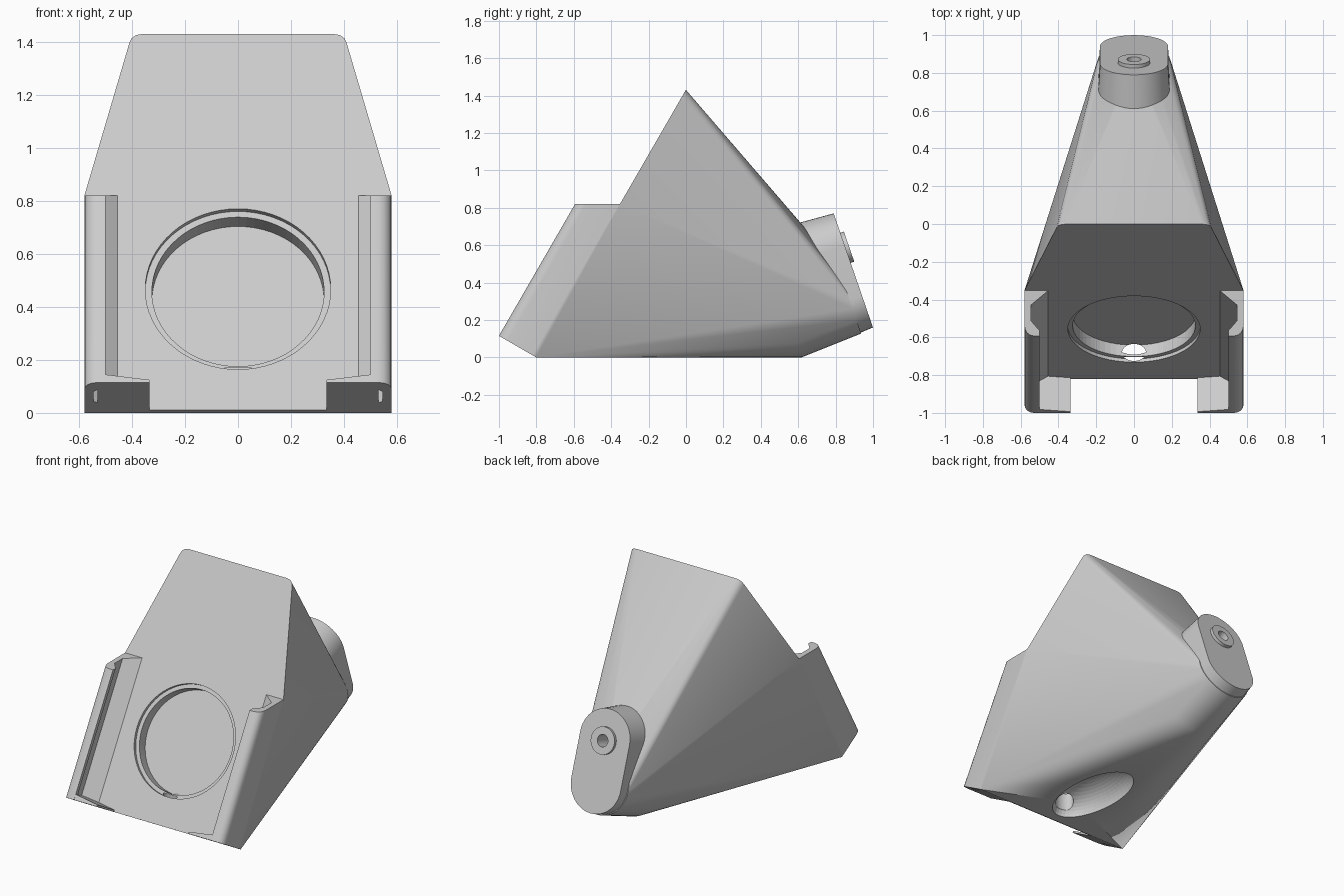
import bpy, bmesh
from math import radians, cos, sin, pi
from mathutils import Matrix, Vector

cube = bpy.data.objects.get("Cube")
if cube:
    bpy.data.objects.remove(cube)

grey = bpy.data.materials.new("plain_grey")
grey.use_nodes = True
grey.diffuse_color = (0.6, 0.6, 0.6, 1)
grey.node_tree.nodes["Principled BSDF"].inputs["Base Color"].default_value = (0.6, 0.6, 0.6, 1)

# Working frames: the leaning front plate (x, along, outward) and the rear cap (x, up, inward)
PLATE = Matrix.Translation((0, -0.82, 0.011)) @ Matrix.Rotation(radians(60), 4, 'X')
CAP = Matrix.Translation((0, 0.941, 0.33)) @ Matrix.Rotation(radians(109), 4, 'X')


def finish(name, bm):
    bmesh.ops.recalc_face_normals(bm, faces=bm.faces)
    mesh = bpy.data.meshes.new(name)
    bm.to_mesh(mesh)
    bm.free()
    obj = bpy.data.objects.new(name, mesh)
    bpy.context.collection.objects.link(obj)
    mesh.materials.append(grey)
    return obj


def hull(name, points):
    bm = bmesh.new()
    for p in points:
        bm.verts.new(p)
    out = bmesh.ops.convex_hull(bm, input=bm.verts)
    loose = {e for e in out["geom_interior"] + out["geom_unused"] if isinstance(e, bmesh.types.BMVert)}
    bmesh.ops.delete(bm, geom=list(loose), context='VERTS')
    bmesh.ops.dissolve_limit(bm, angle_limit=radians(0.2), verts=bm.verts, edges=bm.edges)
    return finish(name, bm)


def prism(name, lower, upper):
    bm = bmesh.new()
    a = [bm.verts.new(p) for p in lower]
    b = [bm.verts.new(p) for p in upper]
    bm.faces.new(a)
    bm.faces.new(b)
    for i in range(len(a)):
        j = (i + 1) % len(a)
        bm.faces.new((a[i], a[j], b[j], b[i]))
    return finish(name, bm)


def ring(frame, radius, up, depth, n=48):
    return [frame @ Vector((radius * cos(2 * pi * i / n), up + radius * sin(2 * pi * i / n), depth))
            for i in range(n)]


def cylinder(name, frame, radius, up, d0, d1):
    return prism(name, ring(frame, radius, up, d0, 64), ring(frame, radius, up, d1, 64))


def cut(target, cutter):
    mod = target.modifiers.new(cutter.name, 'BOOLEAN')
    mod.operation = 'DIFFERENCE'
    mod.solver = 'EXACT'
    mod.object = cutter
    cutter.hide_render = True
    cutter.hide_set(True)


# Main body: tapers from the front plate to the rear boss
half = [(0.58, 0), (0.58, 0.934), (0.41, 1.6), (0.402, 1.62), (0.385, 1.634), (0.36, 1.639)]
points = [PLATE @ Vector((side * x, s, 0)) for x, s in half for side in (1, -1)]
points += [PLATE @ Vector((side * 0.58, 0, -0.022)) for side in (1, -1)]
points += ring(CAP, 0.19, 0, 0.07) + ring(CAP, 0.207, 0, 0.411)
body = hull("body", points)

# Rear boss: drafted stadium
boss = hull("rear_boss", [p for up in (0, 0.285)
                          for r, d in ((0.18, 0), (0.207, 0.411)) for p in ring(CAP, r, up, d)])
collar = cylinder("screw_collar", CAP, 0.085, 0.27, -0.02, 0.005)

# Side rails with an undercut channel, topped level
section = [(0.455, 0), (0.545, 0.065), (0.545, 0.138), (0.5, 0.183), (0.5, 0.208), (0.53, 0.208),
           (0.551, 0.203), (0.568, 0.191), (0.577, 0.175), (0.58, 0.155), (0.58, 0)]
stop = [(0.335, 0), (0.53, 0), (0.53, 0.039), (0.335, 0.012)]
parts = [body, boss, collar]
for side, word in ((1, "left"), (-1, "right")):
    parts.append(prism(word + "_rail",
                       [PLATE @ Vector((side * x, 0, t)) for x, t in section],
                       [PLATE @ Vector((side * x, (0.809 - t / 2) / 0.866, t)) for x, t in section]))
    # Bottom stop at the foot of each rail
    parts.append(prism(word + "_stop", *[[PLATE @ Vector((side * x, s, t)) for x, s in stop]
                                         for t in (0, 0.207)]))

# Round stepped pocket in the front plate
cut(body, cylinder("pocket_rim_cutter", PLATE, 0.35, 0.527, -0.02, 0.1))
cut(body, cylinder("pocket_cutter", PLATE, 0.325, 0.527, -0.09, 0.1))

# Hollow under the base, and the cable slot that joins it to the pocket
bm = bmesh.new()
bmesh.ops.create_uvsphere(bm, u_segments=48, v_segments=24, radius=1,
                          matrix=Matrix.Translation((0, -0.4, 0)) @ Matrix.Diagonal((0.17, 0.34, 0.15, 1)))
cut(body, finish("base_hollow_cutter", bm))
slot = Matrix.Translation((0, -0.68, 0)) @ Matrix.Diagonal((1.4, 1, 1, 1))
cut(body, cylinder("cable_slot_cutter", slot, 0.045, 0, -0.1, 0.17))

# Screw hole through the collar into the boss
bore = cylinder("screw_hole_cutter", CAP, 0.038, 0.27, -0.1, 0.1)
for part in (boss, collar, body):
    cut(part, bore)

bpy.ops.object.select_all(action='DESELECT')
for part in parts:
    part.select_set(True)
bpy.context.view_layer.objects.active = body
bpy.ops.object.shade_smooth_by_angle(angle=radians(30))
